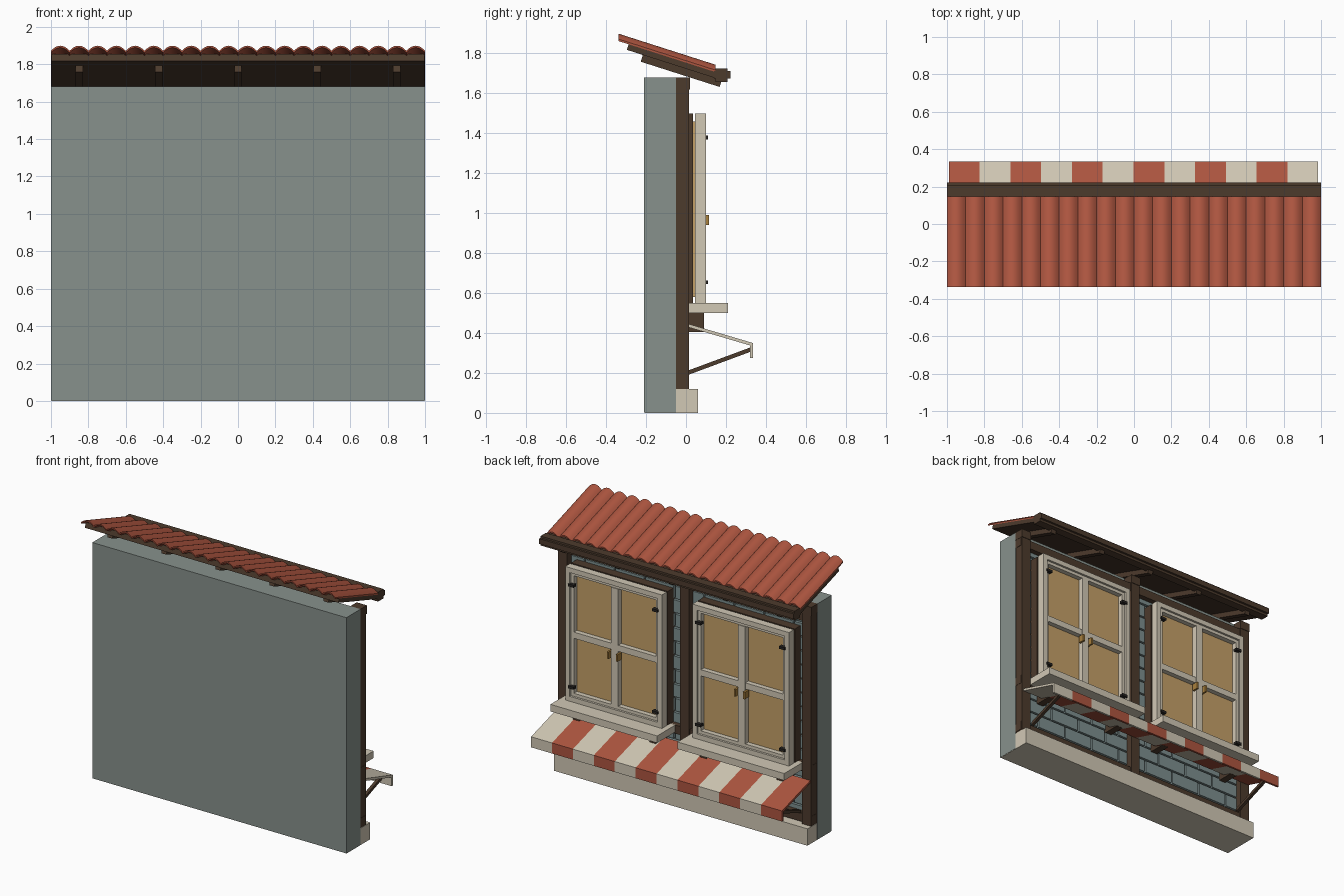
import bpy, bmesh, math
from mathutils import Matrix, Vector

if "Cube" in bpy.data.objects:
    bpy.data.objects.remove(bpy.data.objects["Cube"])


def material(name, rgb):
    m = bpy.data.materials.new(name)
    lin = [c / 12.92 if c <= 0.04045 else ((c + 0.055) / 1.055) ** 2.4 for c in rgb]
    m.diffuse_color = (*lin, 1)
    m.use_nodes = True
    m.node_tree.nodes["Principled BSDF"].inputs["Base Color"].default_value = m.diffuse_color
    return m


PLASTER = material("grey_plaster", (0.53, 0.57, 0.55))
BRICK = material("blue_grey_brick", (0.49, 0.56, 0.56))
WOOD = material("dark_wood", (0.30, 0.23, 0.175))
CREAM = material("cream", (0.82, 0.785, 0.71))
RED = material("terracotta_red", (0.68, 0.335, 0.25))
GLASS = material("warm_pane", (0.77, 0.63, 0.41))
GOLD = material("brass", (0.66, 0.50, 0.24))
IRON = material("black_iron", (0.15, 0.14, 0.13))


def finish(name, bm, mat):
    bmesh.ops.recalc_face_normals(bm, faces=bm.faces)
    me = bpy.data.meshes.new(name)
    bm.to_mesh(me)
    bm.free()
    me.materials.append(mat)
    ob = bpy.data.objects.new(name, me)
    bpy.context.collection.objects.link(ob)
    return ob


def boxes(name, mat, items):
    """One object from boxes given as (x0, x1, y0, y1, z0, z1)."""
    bm = bmesh.new()
    for x0, x1, y0, y1, z0, z1 in items:
        c = Vector(((x0 + x1) / 2, (y0 + y1) / 2, (z0 + z1) / 2))
        mtx = Matrix.Translation(c) @ Matrix.Diagonal((x1 - x0, y1 - y0, z1 - z0, 1))
        bmesh.ops.create_cube(bm, size=1, matrix=mtx)
    return finish(name, bm, mat)


def prisms(name, mat, profile, spans):
    """Extrude a closed (y, z) profile along x over each span."""
    bm = bmesh.new()
    for x0, x1 in spans:
        a = [bm.verts.new((x0, y, z)) for y, z in profile]
        b = [bm.verts.new((x1, y, z)) for y, z in profile]
        n = len(profile)
        bm.faces.new(a)
        bm.faces.new(b[::-1])
        for i in range(n):
            bm.faces.new((a[i], a[(i + 1) % n], b[(i + 1) % n], b[i]))
    return finish(name, bm, mat)


# wall and plinth
boxes("back_wall", PLASTER, [(-1, 1, -0.21, -0.05, 0.003, 1.68)])
boxes("plinth", CREAM, [(-0.998, 0.998, -0.205, 0.06, 0, 0.12)])

# running-bond bricks between the posts
bricks = []
pitch, course, gap = 0.235, 0.1, 0.012
for r in range(15):
    z = 0.13 + r * course
    for i in range(-6, 6):
        x = i * pitch + (r % 2) * pitch / 2
        x0, x1 = max(x, -0.98), min(x + pitch - gap, 0.98)
        if x1 - x0 > 0.02:
            bricks.append((x0, x1, -0.055, -0.03, z, min(z + course - gap, 1.6)))
boxes("bricks", BRICK, bricks)

# timber frame
px = (-0.96, 0, 0.96)
boxes("posts", WOOD, [(x - 0.036, x + 0.036, -0.05, 0.016, 0.12, 1.66) for x in px])
boxes("post_caps", WOOD, [(x - 0.04, x + 0.04, -0.052, 0.02, 1.62, 1.68) for x in px])
boxes("rails", WOOD, [(-0.998, 0.998, -0.05, 0.008, z, z + 0.06)
                      for z in (0.13, 0.49, 1.56)])

# windows
for side, cx in (("left", -0.5), ("right", 0.5)):
    w, z0, z1, zm = 0.38, 0.55, 1.5, 1.02

    def at(items):
        return [(cx + a, cx + b, *rest) for a, b, *rest in items]

    def ring(h, b, y0, y1, za, zb):
        return [(-h, -h + b, y0, y1, za, zb), (h - b, h, y0, y1, za, zb),
                (-h + b, h - b, y0, y1, za, za + b), (-h + b, h - b, y0, y1, zb - b, zb)]

    boxes(side + "_window_backing", WOOD, at([(-w, w, -0.04, 0.034, z0, z1)]))
    boxes(side + "_panes", GLASS, at([(-w + 0.02, w - 0.02, 0.034, 0.05, z0 + 0.03, z1 - 0.04)]))
    boxes(side + "_window_frame", CREAM, at(ring(w, 0.035, 0.045, 0.1, z0, z1)))
    bars = ring(w - 0.035, 0.022, 0.045, 0.085, z0 + 0.035, z1 - 0.035)
    bars += [(-0.026, 0.026, 0.045, 0.09, z0 + 0.057, z1 - 0.057)]
    bars += [(a, a + 0.297, 0.045, 0.085, zm - 0.022, zm + 0.022) for a in (-0.323, 0.026)]
    boxes(side + "_casement_bars", CREAM, at(bars))
    boxes(side + "_hinges", IRON, at([(s * 0.33 - 0.022, s * 0.33 + 0.022, 0.08, 0.11, z, z + 0.018)
                                      for s in (-1, 1) for z in (0.645, 1.37)]))
    boxes(side + "_handles", GOLD, at([(s * 0.036 - 0.007, s * 0.036 + 0.007, 0.07, 0.115, 0.94, 0.99)
                                       for s in (-1, 1)]))
    boxes(side + "_sill", CREAM, at([(-0.42, 0.42, 0.0, 0.21, 0.5, 0.55)]))
    boxes(side + "_sill_brackets", WOOD, at([(s * 0.3 - 0.025, s * 0.3 + 0.025, -0.04, 0.09, 0.405, 0.5)
                                             for s in (-1, 1)]))

# striped awning with valance
awning = [(0.015, 0.445), (0.335, 0.35), (0.335, 0.275), (0.32, 0.275),
          (0.32, 0.338), (0.015, 0.428)]
stripe = 1.975 / 12
spans = [(-0.99 + i * stripe, -0.99 + (i + 1) * stripe) for i in range(12)]
prisms("awning_red_stripes", RED, awning, spans[0::2])
prisms("awning_cream_stripes", CREAM, awning, spans[1::2])
prisms("awning_struts", WOOD, [(0.01, 0.19), (0.32, 0.305), (0.32, 0.327), (0.01, 0.212)],
       [(s * 0.9 - 0.011, s * 0.9 + 0.011) for s in (-1, 1)])

# sloping roof, rising towards the wall's plain side
SL = 0.32


def slab(y0, y1, top_at_zero, t):
    n = t * SL * 0.95
    return [(y0, top_at_zero - SL * y0), (y1, top_at_zero - SL * y1),
            (y1 - n, top_at_zero - SL * y1 - t), (y0 - n, top_at_zero - SL * y0 - t)]


prisms("roof_deck", WOOD, slab(-0.285, 0.205, 1.763, 0.036), [(-0.998, 0.998)])
prisms("rafters", WOOD, slab(-0.215, 0.18, 1.728, 0.038),
       [(x - 0.02, x + 0.02) for x in (-0.85, -0.425, 0, 0.425, 0.85)])
boxes("eaves_beam", WOOD, [(-1, 1, 0.147, 0.207, 1.658, 1.725),
                           (-1, 1, 0.141, 0.222, 1.675, 1.712)])

# arched roof tiles, one closed strip per column
bm = bmesh.new()
seg, rise, thick = 8, 0.027, 0.01
for i in range(20):
    rows = []
    for y in (-0.338, 0.147):
        base = 1.764 - SL * y
        outer, inner = [], []
        for k in range(seg + 1):
            t = k / seg
            x = -1 + 0.1 * (i + t)
            z = base + rise * (1 - (2 * t - 1) ** 2)
            outer.append(bm.verts.new((x, y, z)))
            inner.append(bm.verts.new((x, y, z - thick)))
        rows.append(outer + inner[::-1])
    a, b = rows
    n = len(a)
    for k in range(n):
        bm.faces.new((a[k], a[(k + 1) % n], b[(k + 1) % n], b[k]))
    for loop in rows:
        for k in range(seg):
            bm.faces.new((loop[k], loop[k + 1], loop[n - 2 - k], loop[n - 1 - k]))
tiles = finish("roof_tiles", bm, RED)
bpy.context.view_layer.objects.active = tiles
tiles.select_set(True)
bpy.ops.object.shade_smooth_by_angle(angle=math.radians(35))
